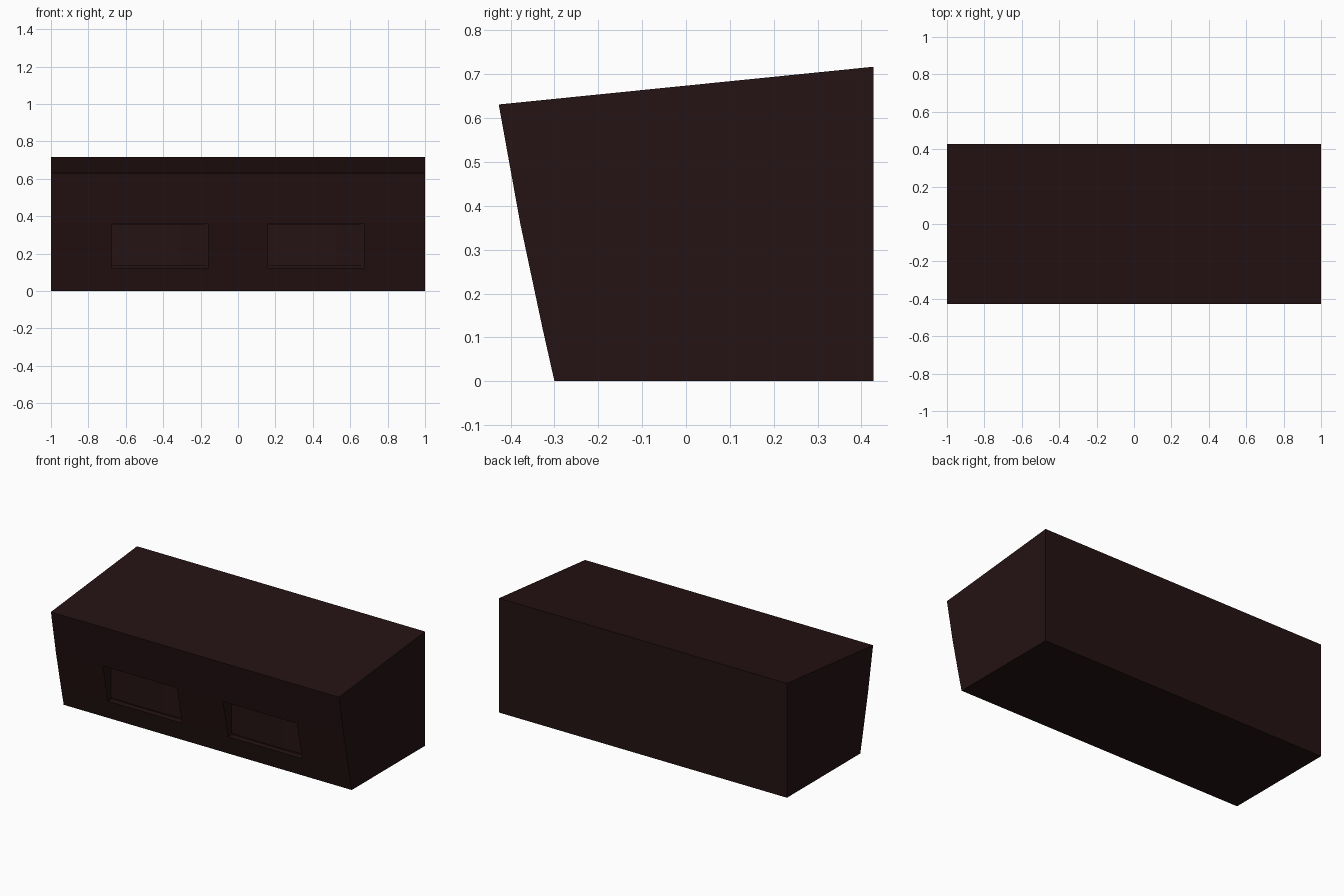
import bpy, bmesh
from mathutils import Vector

if "Cube" in bpy.data.objects:
    bpy.data.objects.remove(bpy.data.objects["Cube"])

mat = bpy.data.materials.new("dark_maroon")
mat.diffuse_color = (0.018, 0.006, 0.0065, 1)
mat.use_nodes = True
mat.node_tree.nodes["Principled BSDF"].inputs["Base Color"].default_value = mat.diffuse_color


def prism(name, profile, offset):
    """Extrude a closed 3D outline along an offset vector."""
    bm = bmesh.new()
    face = bm.faces.new([bm.verts.new(p) for p in profile])
    out = bmesh.ops.extrude_face_region(bm, geom=[face])
    moved = [v for v in out["geom"] if isinstance(v, bmesh.types.BMVert)]
    bmesh.ops.translate(bm, verts=moved, vec=Vector(offset))
    bmesh.ops.recalc_face_normals(bm, faces=bm.faces)
    mesh = bpy.data.meshes.new(name)
    bm.to_mesh(mesh)
    bm.free()
    mesh.materials.append(mat)
    ob = bpy.data.objects.new(name, mesh)
    bpy.context.collection.objects.link(ob)
    return ob


# Body: side profile with a leaning front and a sloping top
side = [(-0.30, 0), (-0.327, 0.12), (-0.378, 0.36), (-0.427, 0.631),
        (0.427, 0.717), (0.427, 0)]
body = prism("body", [(-1, y, z) for y, z in side], (2, 0, 0))

for label, cx in (("left", -0.417), ("right", 0.417)):
    # Rectangular recess in the front
    x0, x1, z0, z1 = cx - 0.257, cx + 0.257, 0.12, 0.36
    cutter = prism(label + "_recess_cutter",
                   [(x0, -0.6, z0), (x1, -0.6, z0), (x1, -0.29, z0), (x0, -0.29, z0)],
                   (0, 0, z1 - z0))
    cutter.hide_render = True
    cutter.hide_viewport = True
    cut = body.modifiers.new(label + "_recess", 'BOOLEAN')
    cut.operation = 'DIFFERENCE'
    cut.solver = 'EXACT'
    cut.object = cutter

    # Shallow faceted panel set at the back of the recess
    px = cx - 0.007
    front = [(-0.248, -0.298), (-0.174, -0.303), (-0.11, -0.306),
             (0.11, -0.306), (0.174, -0.303), (0.248, -0.298)]
    outline = [(px + x, y, 0.133) for x, y in front]
    outline += [(px + 0.248, -0.285, 0.133), (px - 0.248, -0.285, 0.133)]
    prism(label + "_recess_panel", outline, (0, 0, 0.225))
